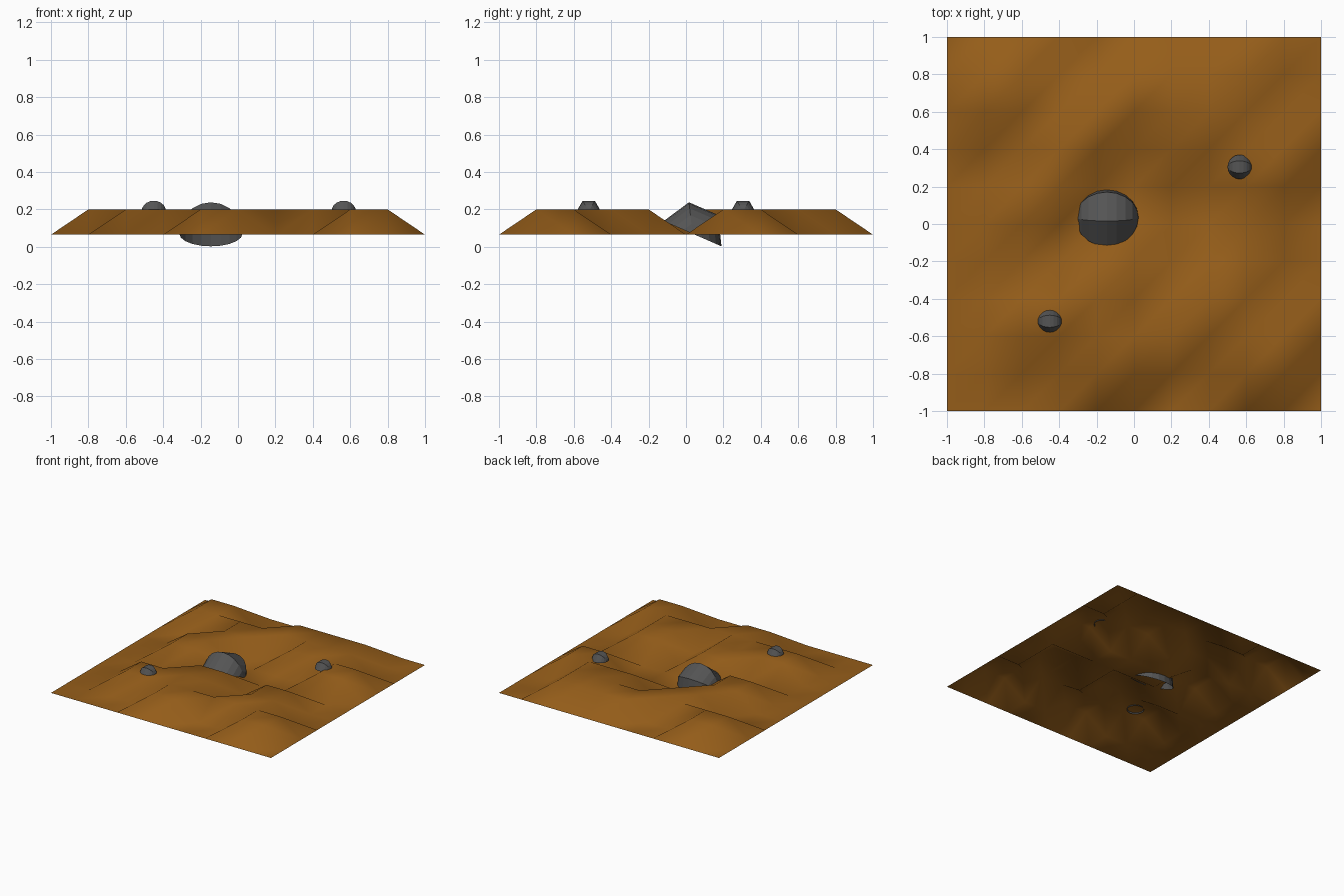
import bpy, bmesh
from math import sin, cos, pi, radians

if "Cube" in bpy.data.objects:
    bpy.data.objects.remove(bpy.data.objects["Cube"])

LOW, HIGH = 0.065, 0.2


def material(name, rgb):
    m = bpy.data.materials.new(name)
    m.diffuse_color = (*rgb, 1)
    m.use_nodes = True
    m.node_tree.nodes["Principled BSDF"].inputs["Base Color"].default_value = m.diffuse_color
    return m


def finish(name, bm, mat, smooth):
    bmesh.ops.recalc_face_normals(bm, faces=bm.faces)
    if sum(f.normal.z for f in bm.faces) < 0:
        bmesh.ops.reverse_faces(bm, faces=bm.faces)
    for f in bm.faces:
        f.smooth = smooth
    me = bpy.data.meshes.new(name)
    bm.to_mesh(me)
    bm.free()
    me.materials.append(mat)
    ob = bpy.data.objects.new(name, me)
    bpy.context.collection.objects.link(ob)
    return ob


soil = material("soil", (0.30, 0.11, 0.01))
stone = material("stone", (0.09, 0.09, 0.09))

# Ground sheet: raised (1) and sunken (0) inner grid points, front row first
bumps = ["000110011",
         "011111111",
         "011110110",
         "000110110",
         "011000000",
         "011000011",
         "001101111",
         "111111110",
         "110011110"]
bm = bmesh.new()
grid = []
for j in range(11):
    row = []
    for i in range(11):
        inner = 0 < i < 10 and 0 < j < 10
        z = HIGH if inner and bumps[j - 1][i - 1] == "1" else LOW
        row.append(bm.verts.new((-1 + 0.2 * i, -1 + 0.2 * j, z)))
    grid.append(row)
for j in range(10):
    for i in range(10):
        a, b = grid[j][i], grid[j][i + 1]
        c, d = grid[j + 1][i + 1], grid[j + 1][i]
        bm.faces.new((a, b, c))
        bm.faces.new((a, c, d))
finish("ground", bm, soil, True)


# Rocks: open half spheres, three facets across and ten along the x axis
def rock(name, centre, r, tilt=0.0):
    bm = bmesh.new()
    poles = [bm.verts.new((s * r, 0, 0)) for s in (-1, 1)]
    rings = []
    for k in range(1, 10):
        t = pi * k / 10
        rings.append([bm.verts.new((-r * cos(t),
                                    r * sin(t) * cos(tilt + n * pi / 3),
                                    r * sin(t) * sin(tilt + n * pi / 3)))
                      for n in range(4)])
    for n in range(3):
        bm.faces.new((poles[0], rings[0][n], rings[0][n + 1]))
        bm.faces.new((poles[1], rings[-1][n + 1], rings[-1][n]))
        for p, q in zip(rings, rings[1:]):
            bm.faces.new((p[n], q[n], q[n + 1], p[n + 1]))
    finish(name, bm, stone, False).location = centre


rock("large_rock", (-0.145, 0.035, 0.07), 0.169, radians(-23.5))
rock("small_rock_front", (-0.45, -0.52, 0.19), 0.065)
rock("small_rock_back", (0.565, 0.305, 0.19), 0.065)
